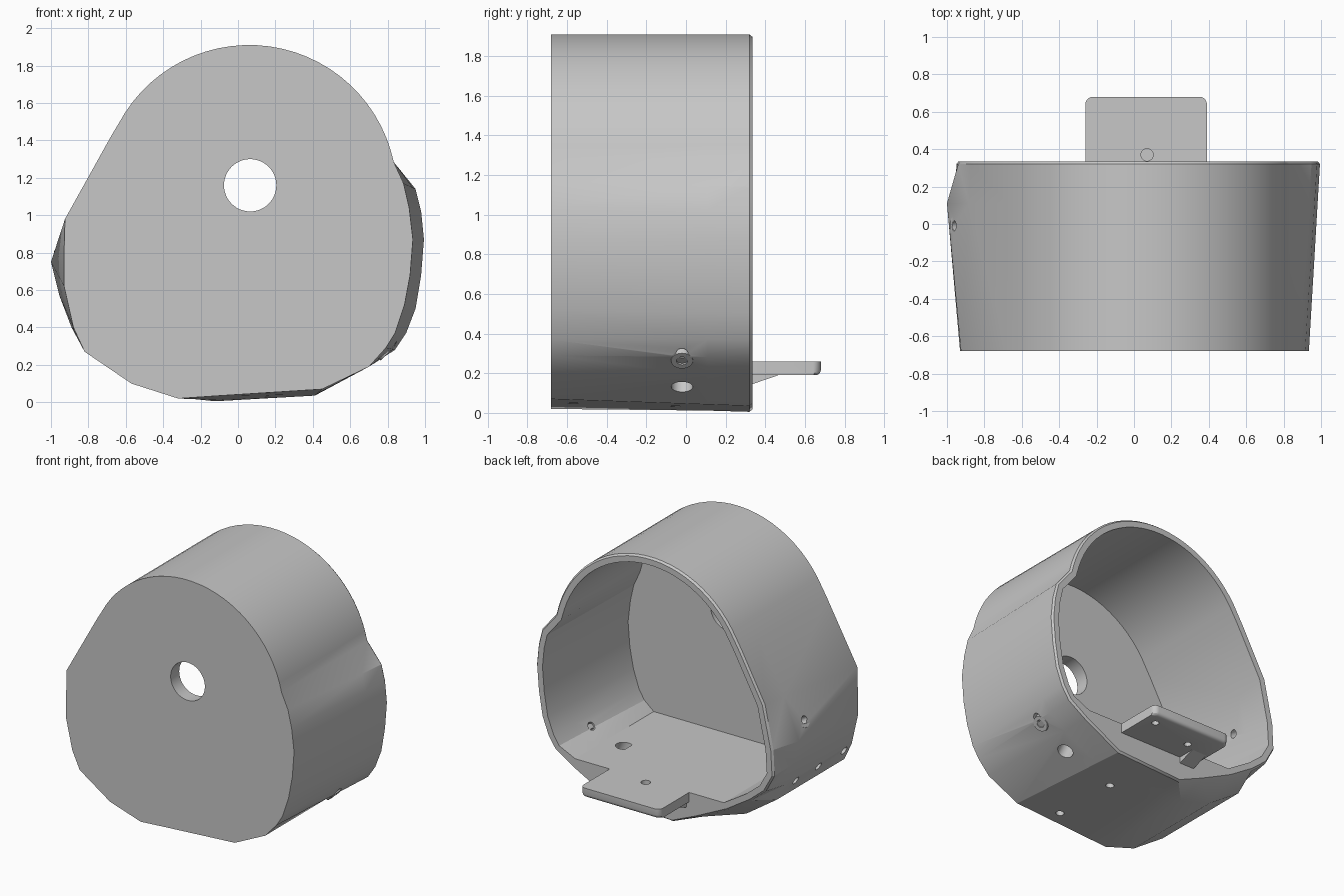
import bpy, bmesh
from math import radians, sin, cos
from mathutils import Vector

if "Cube" in bpy.data.objects:
    bpy.data.objects.remove(bpy.data.objects["Cube"])

grey = bpy.data.materials.new("plain grey")
grey.use_nodes = True
COLOUR = (0.57, 0.57, 0.57, 1)
grey.diffuse_color = COLOUR
grey.node_tree.nodes["Principled BSDF"].inputs["Base Color"].default_value = COLOUR

FRONT, MID, BACK = -0.68, 0.11, 0.335
WALL, PLATE, FLOOR = 0.055, 0.1, 0.26


def finish(bm, name):
    bmesh.ops.recalc_face_normals(bm, faces=bm.faces)
    mesh = bpy.data.meshes.new(name)
    bm.to_mesh(mesh)
    bm.free()
    ob = bpy.data.objects.new(name, mesh)
    bpy.context.collection.objects.link(ob)
    mesh.materials.append(grey)
    return ob


def cylinder(name, centre, axis, radius, depth, top=None, sides=24):
    bm = bmesh.new()
    bmesh.ops.create_cone(bm, cap_ends=True, segments=sides, radius1=radius,
                          radius2=radius if top is None else top, depth=depth)
    ob = finish(bm, name)
    ob.rotation_mode = "QUATERNION"
    ob.rotation_quaternion = Vector((0, 0, 1)).rotation_difference(Vector(axis))
    ob.location = centre
    return ob


def cut(target, cutter):
    cutter.hide_render = True
    mod = target.modifiers.new("cut", "BOOLEAN")
    mod.operation, mod.object, mod.solver = "DIFFERENCE", cutter, "EXACT"


def apply_all(ob):
    # Bake the modifiers and drop the cutters
    cutters = [m.object for m in ob.modifiers]
    bpy.context.view_layer.update()
    dg = bpy.context.evaluated_depsgraph_get()
    mesh = bpy.data.meshes.new_from_object(ob.evaluated_get(dg))
    ob.modifiers.clear()
    ob.data = mesh
    for c in cutters:
        bpy.data.objects.remove(c)


def smooth(ob, angle):
    bpy.ops.object.select_all(action="DESELECT")
    ob.select_set(True)
    bpy.context.view_layer.objects.active = ob
    bpy.ops.object.shade_smooth_by_angle(angle=radians(angle))


# Outline: round top, then the lower points as front x, z and back x, z
arc = [Vector((0.06 + 0.79 * cos(radians(a)), 1.12 + 0.79 * sin(radians(a))))
       for a in range(147, 11, -5)]
lower = [
    (.885, 1.17, .95, 1.14), (.915, 1.04, .98, 1.02), (.935, .87, .995, .87),
    (.92, .68, .98, .68), (.89, .52, .95, .5), (.84, .37, .9, .37),
    (.79, .29, .84, .28), (.70, .19, .70, .19), (.45, .07, .41, .035),
    (-.1, .035, -.12, .005), (-.32, .02, -.32, .09), (-.57, .1, -.57, .21),
    (-.82, .27, -.76, .33), (-.88, .4, -.88, .43), (-.93, .62, -.95, .56),
    (-.93, .8, -.94, .75), (-.925, .98, -.87, 1.07), (-.68, 1.42, -.68, 1.42)]
front = arc + [Vector(p[:2]) for p in lower]
back = arc + [Vector(p[2:]) for p in lower]


def blend(y):
    t = (y - FRONT) / (BACK - FRONT)
    return [a.lerp(b, t) for a, b in zip(front, back)]


def inset(points, distance, floor=0):
    out = []
    for i, p in enumerate(points):
        along = (points[(i + 1) % len(points)] - points[i - 1]).normalized()
        q = p + Vector((along.y, -along.x)) * distance
        out.append(Vector((q.x, max(q.y, floor))))
    return out


# Shell: outer skin with a bulge on one side, rounded rim, inner skin with a flat floor
middle = blend(MID)
middle[-8:-2] = [Vector(p) for p in ((-.32, .025), (-.57, .1), (-.82, .27),
                                     (-.89, .4), (-.955, .57), (-1, .75))]
rings = [(FRONT, front), (MID, middle), (BACK - .015, blend(BACK - .015)),
         (BACK, inset(back, .012)), (BACK, inset(back, WALL, FLOOR)),
         (MID, inset(blend(MID), WALL, FLOOR)),
         (FRONT + PLATE, inset(front, WALL, FLOOR))]
bm = bmesh.new()
loops = [[bm.verts.new((p.x, y, p.y)) for p in pts] for y, pts in rings]
n = len(front)
for a, b in zip(loops, loops[1:]):
    for i in range(n):
        j = (i + 1) % n
        bm.faces.new((a[i], a[j], b[j], b[i]))
bm.faces.new(loops[0])
bm.faces.new(loops[-1])
bmesh.ops.triangulate(bm, faces=[f for f in bm.faces if len(f.verts) == 4])
shell = finish(bm, "shell")

# Window in the front plate
cut(shell, cylinder("window_cutter", (.065, FRONT, 1.16), (0, 1, 0), .14, .3, sides=48))

# Screw holes through the sides and the thick floor
holes = [((.58, -.02, .14), (-.45, 0, .9), .055, .3),
         ((.86, -.02, .28), (-.8, 0, .6), .03, .4),
         ((-.94, -.01, .84), (-.85, 0, .5), .028, .2)]
holes += [((.17, y, .04), (0, 0, 1), .028, .2) for y in (-.57, -.05)]
holes += [((-.865, y, .37), (.9, 0, .45), .03, .12) for y in (-.61, -.31, -.04)]
for centre, axis, radius, depth in holes:
    cut(shell, cylinder("hole_cutter", centre, axis, radius, depth))
apply_all(shell)
smooth(shell, 24)

# Screw collars on both sides
for name, centre, axis in (("right_side_collar", (-.935, -.01, .84), (-.85, 0, .5)),
                           ("left_side_collar", (.785, -.02, .28), (.7, 0, -.7))):
    collar = cylinder(name, centre, axis, .065, .05, top=.055)
    cut(collar, cylinder("collar_cutter", centre, axis, .028, .2))
    apply_all(collar)
    smooth(collar, 30)

# Rear tongue: plate level with the floor, rounded back corners, softened lower edge
outline = [(-.26, .33)]
for cx, start in ((-.22, 180), (.35, 90)):
    outline += [(cx + .04 * cos(radians(start - a)), .64 + .04 * sin(radians(start - a)))
                for a in range(0, 91, 15)]
outline.append((.39, .33))
bm = bmesh.new()
base = bm.faces.new([bm.verts.new((x, y, FLOOR)) for x, y in outline])
under = bmesh.ops.extrude_face_region(bm, geom=[base])["geom"]
bmesh.ops.translate(bm, vec=(0, 0, -.07),
                    verts=[v for v in under if isinstance(v, bmesh.types.BMVert)])
low = [e for e in bm.edges if all(v.co.z < .2 for v in e.verts)
       and sum(v.co.y for v in e.verts) > 1.3]
bmesh.ops.bevel(bm, geom=low, offset=.025, segments=3, affect="EDGES", profile=.5)
tongue = finish(bm, "rear_tongue")
cut(tongue, cylinder("tongue_cutter", (.07, .37, .25), (0, 0, 1), .033, .1))
for x, y in ((-.05, .5), (.3, .58)):
    cut(tongue, cylinder("tongue_cutter", (x, y, .19), (0, 0, 1), .025, .08))
apply_all(tongue)
smooth(tongue, 30)

# Wedge bracing the tongue from below
bm = bmesh.new()
ends = [[bm.verts.new((x, y, z)) for y, z in ((.3, .2), (.48, .195), (.32, .14))]
        for x in (-.24, -.12)]
for i in range(3):
    j = (i + 1) % 3
    bm.faces.new((ends[0][i], ends[0][j], ends[1][j], ends[1][i]))
for e in ends:
    bm.faces.new(e)
finish(bm, "tongue_wedge")
